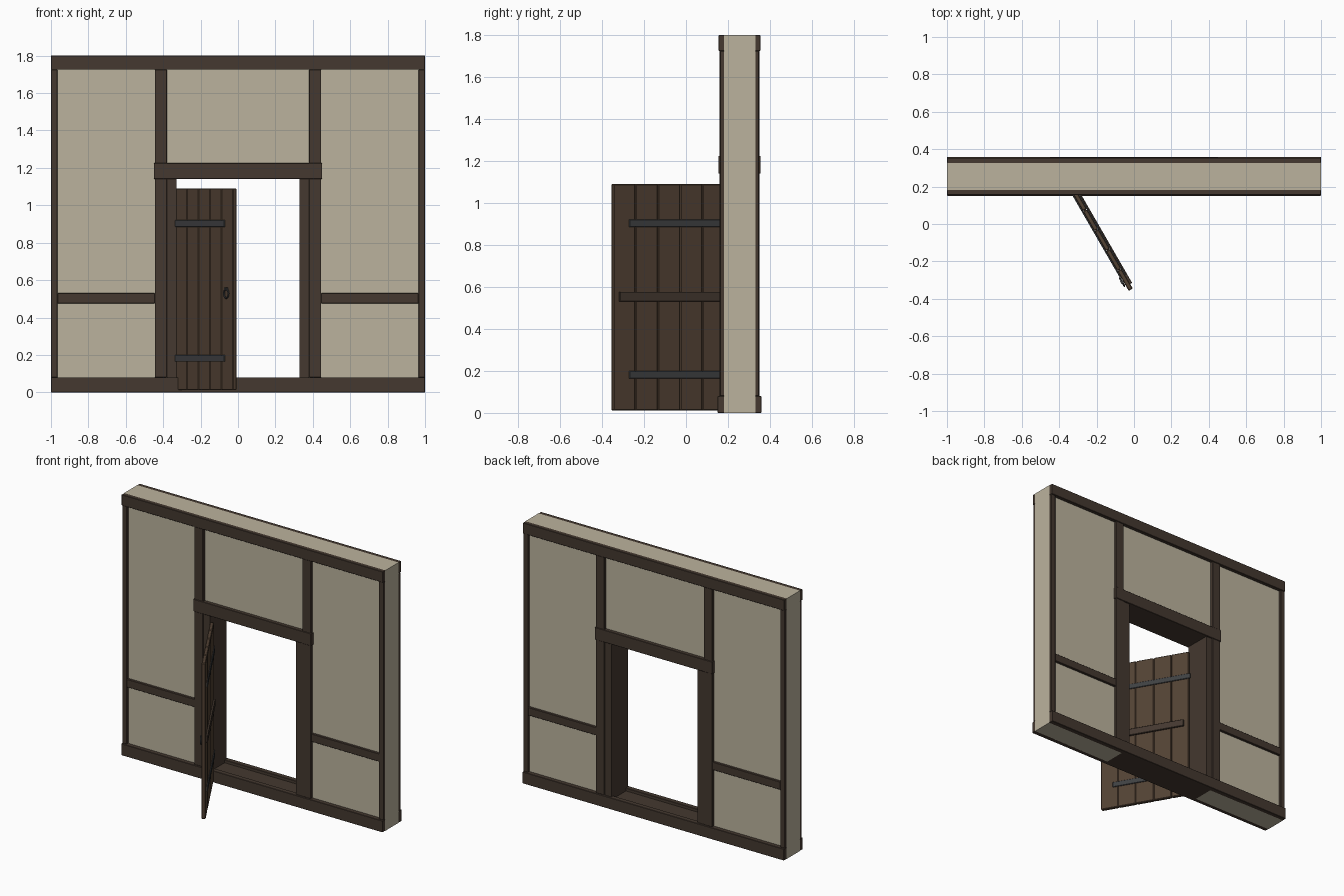
import bpy, math
from mathutils import Matrix, Vector

if "Cube" in bpy.data.objects:
    bpy.data.objects.remove(bpy.data.objects["Cube"])

def material(name, rgb):
    m = bpy.data.materials.new(name)
    m.diffuse_color = (*rgb, 1)
    m.use_nodes = True
    m.node_tree.nodes["Principled BSDF"].inputs["Base Color"].default_value = m.diffuse_color
    return m

PLASTER = material("plaster", (0.50, 0.45, 0.34))
TIMBER = material("timber", (0.058, 0.040, 0.029))
PLANK = material("plank", (0.085, 0.054, 0.034))
IRON = material("iron", (0.05, 0.052, 0.055))

YC = 0.255      # middle of the wall thickness
CORE = 0.075    # half thickness of the plaster

def box(name, x, y, z, mat, bevel=0.0):
    """Box from (min, max) ranges."""
    bpy.ops.mesh.primitive_cube_add(size=1)
    ob = bpy.context.object
    ob.name = name
    size = Vector((x[1] - x[0], y[1] - y[0], z[1] - z[0]))
    mid = Vector((sum(x), sum(y), sum(z))) / 2
    ob.data.transform(Matrix.Translation(mid) @ Matrix.Diagonal((*size, 1)))
    ob.data.materials.append(mat)
    if bevel:
        b = ob.modifiers.new("bevel", 'BEVEL')
        b.width, b.segments = bevel, 1
    return ob

def timber(name, x, z, half):
    """The same timber on the front and on the back of the wall."""
    for side, s in (("front", -1), ("back", 1)):
        y = sorted((YC + s * (CORE - 0.005), YC + s * half))
        box(f"{name}_{side}", x, y, z, TIMBER, 0.002)

def sided(a, b, s):
    return tuple(sorted((a * s, b * s)))

# Wall infill, posts, rails and door lining, left and right
core_y = (YC - CORE, YC + CORE)
for side, s in (("left", -1), ("right", 1)):
    box(f"plaster_{side}", sided(0.38, 1, s), core_y, (0, 1.8), PLASTER)
    timber(f"end_post_{side}", sided(0.965, 1, s), (0.08, 1.725), 0.093)
    timber(f"door_post_{side}", sided(0.38, 0.445, s), (0.08, 1.725), 0.095)
    timber(f"mid_rail_{side}", sided(0.445, 0.965, s), (0.475, 0.53), 0.092)
    box(f"jamb_{side}", sided(0.33, 0.38, s), (YC - 0.09, YC + 0.09),
        (0, 1.14), TIMBER)
box("plaster_over_door", (-0.38, 0.38), core_y, (1.2, 1.8), PLASTER)

# Long horizontal timbers
timber("sill", (-1, 1), (0, 0.08), 0.104)
timber("top_plate", (-1, 1), (1.725, 1.8), 0.099)
timber("lintel_face", (-0.45, 0.45), (1.14, 1.225), 0.1)
box("lintel_core", (-0.38, 0.38), core_y, (1.14, 1.2), TIMBER)
box("threshold", (-0.33, 0.33), core_y, (0, 0.06), TIMBER)

# Door, built closed along +x from the hinge and then swung open
W, T, N = 0.615, 0.0125, 5
step = W / N
door = []
for i in range(N):
    door.append(box(f"door_plank_{i + 1}", (i * step + 0.0015, (i + 1) * step - 0.0015),
                    (-T, T), (0.012, 1.09), PLANK, 0.004))
# thin tongue closing the joints between planks
door.append(box("door_tongue", (0.01, W - 0.01), (-0.006, 0.006), (0.016, 1.086), PLANK))
# strap hinges on both faces
for level, z in (("lower", 0.182), ("upper", 0.903)):
    for side, s in (("outer", -1), ("inner", 1)):
        y = sorted((s * (T - 0.002), s * (T + 0.006)))
        door.append(box(f"strap_{side}_{level}", (-0.012, 0.53), y,
                        (z - 0.018, z + 0.018), IRON, 0.002))
# middle ledge on the inner face
door.append(box("door_ledge", (0.035, 0.585), (T - 0.002, T + 0.012),
                (0.53, 0.577), TIMBER, 0.002))
# ring handle on the outer face
bpy.ops.mesh.primitive_torus_add(major_radius=0.024, minor_radius=0.005,
                                 major_segments=20, minor_segments=8,
                                 location=(0.555, -T - 0.007, 0.528),
                                 rotation=(math.pi / 2, 0, 0))
ring = bpy.context.object
ring.name = "ring_handle"
ring.data.materials.append(IRON)
bpy.ops.object.shade_smooth_by_angle()
door.append(ring)
door.append(box("handle_staple", (0.548, 0.562), (-T - 0.015, -T + 0.002),
                (0.545, 0.56), IRON))

bpy.context.view_layer.update()
swing = Matrix.Translation((-0.324, 0.18, 0)) @ Matrix.Rotation(math.radians(-60), 4, 'Z')
for ob in door:
    ob.matrix_world = swing @ ob.matrix_world
